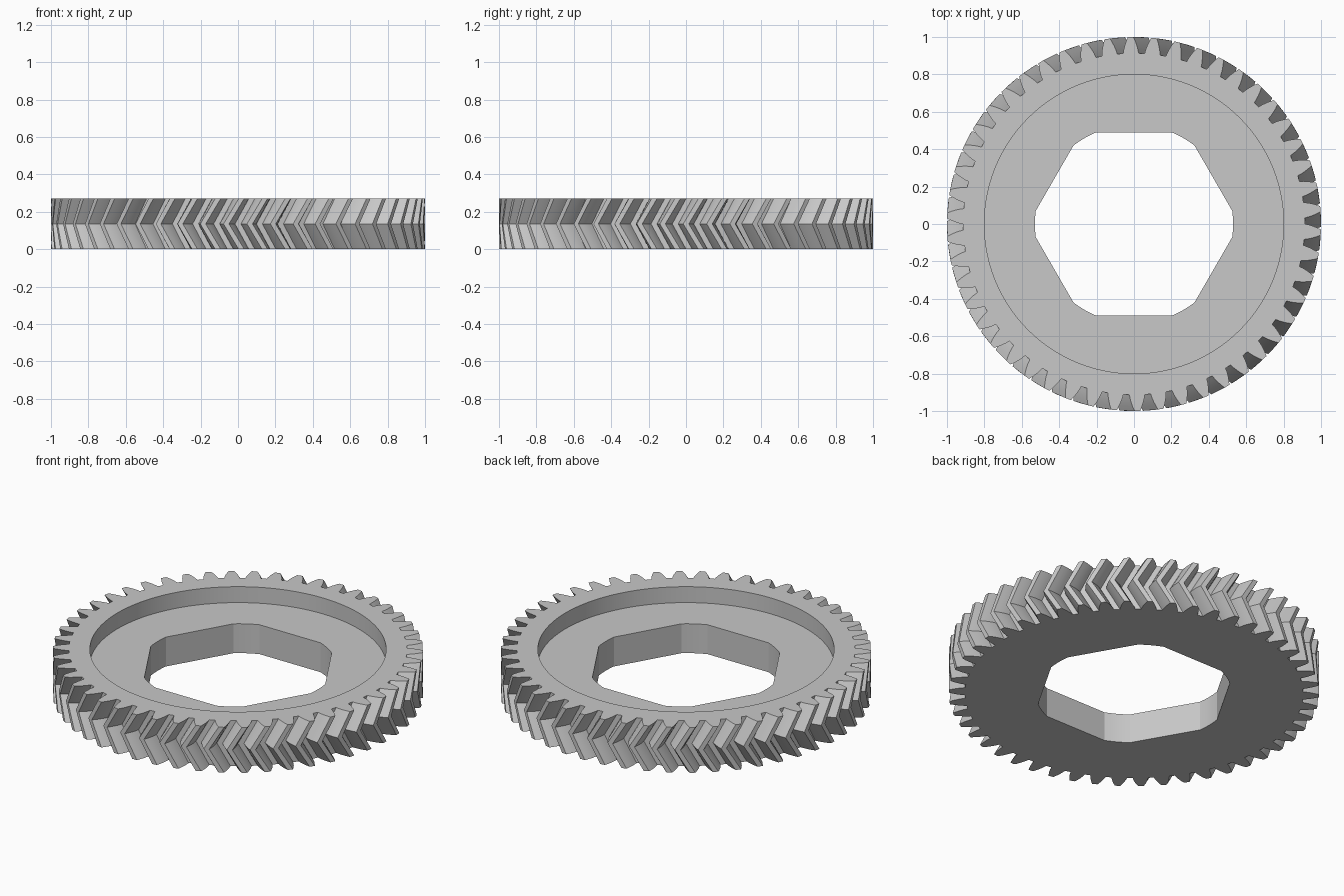
import bpy, bmesh, math

cube = bpy.data.objects.get("Cube")
if cube:
    bpy.data.objects.remove(cube, do_unlink=True)

TEETH = 50
HEIGHT = 0.27
FLOOR = 0.175
TIP = 1.0
PITCH = TIP * TEETH / (TEETH + 2)
ROOT = TIP - 2.25 * PITCH * 2 / TEETH
PRESSURE = math.radians(20)
BASE = PITCH * math.cos(PRESSURE)
TWIST = HEIGHT / 2 * math.tan(math.radians(30)) / PITCH


def polar(r, a):
    return (r * math.cos(a), r * math.sin(a))


def involute(a):
    return math.tan(a) - a


def tooth_outline():
    """Involute gear outline, counter-clockwise."""
    steps = 5
    flank = []
    for i in range(steps):
        r = ROOT + (TIP - ROOT) * i / (steps - 1)
        half = math.pi / (2 * TEETH) + involute(PRESSURE) - involute(math.acos(BASE / r))
        flank.append((r, half))
    points = []
    for t in range(TEETH):
        centre = math.tau * t / TEETH
        points += [polar(r, centre - h) for r, h in flank]
        points += [polar(r, centre + h) for r, h in reversed(flank)]
    return points


def hole_outline(flat=0.49, radius=0.53, steps=5):
    """Hexagon whose corners are trimmed by a circle."""
    spread = math.pi / 6 - math.acos(flat / radius)
    return [polar(radius, k * math.pi / 3 + spread * (2 * i / (steps - 1) - 1))
            for k in range(6) for i in range(steps)]


def circle_outline(radius, sides=120):
    return [polar(radius, math.tau * i / sides) for i in range(sides)]


bm = bmesh.new()


def ring(points, z, turn=0.0):
    c, s = math.cos(turn), math.sin(turn)
    return [bm.verts.new((x * c - y * s, x * s + y * c, z)) for x, y in points]


def wall(a, b):
    for i in range(len(a)):
        j = (i + 1) % len(a)
        bm.faces.new((a[i], a[j], b[j], b[i]))


def flat_face(outer, inner):
    """Fill the flat area between two closed rings."""
    edges = [bm.edges.get((loop[i - 1], loop[i]))
             for loop in (outer, inner) for i in range(len(loop))]
    bmesh.ops.triangle_fill(bm, edges=edges, use_beauty=True, normal=(0, 0, 1))


# Herringbone teeth
teeth = tooth_outline()
bottom = ring(teeth, 0, TWIST)
middle = ring(teeth, HEIGHT / 2)
top = ring(teeth, HEIGHT, TWIST)
wall(bottom, middle)
wall(middle, top)

# Round recess in the top
recess = circle_outline(0.8)
recess_top = ring(recess, HEIGHT)
recess_floor = ring(recess, FLOOR)
wall(recess_top, recess_floor)

# Hexagonal bore
bore = hole_outline()
bore_top = ring(bore, FLOOR)
bore_bottom = ring(bore, 0)
wall(bore_top, bore_bottom)

# Flat rim, recess floor and underside
flat_face(top, recess_top)
flat_face(recess_floor, bore_top)
flat_face(bottom, bore_bottom)

bmesh.ops.recalc_face_normals(bm, faces=bm.faces[:])
mesh = bpy.data.meshes.new("herringbone_gear")
bm.to_mesh(mesh)
bm.free()

gear = bpy.data.objects.new("herringbone_gear", mesh)
bpy.context.collection.objects.link(gear)

# Grey material
grey = bpy.data.materials.new("plain_grey")
grey.use_nodes = True
colour = (0.58, 0.58, 0.58, 1)
grey.diffuse_color = colour
grey.node_tree.nodes["Principled BSDF"].inputs["Base Color"].default_value = colour
mesh.materials.append(grey)

bpy.ops.object.select_all(action="DESELECT")
gear.select_set(True)
bpy.context.view_layer.objects.active = gear
bpy.ops.object.shade_smooth_by_angle(angle=math.radians(20))
